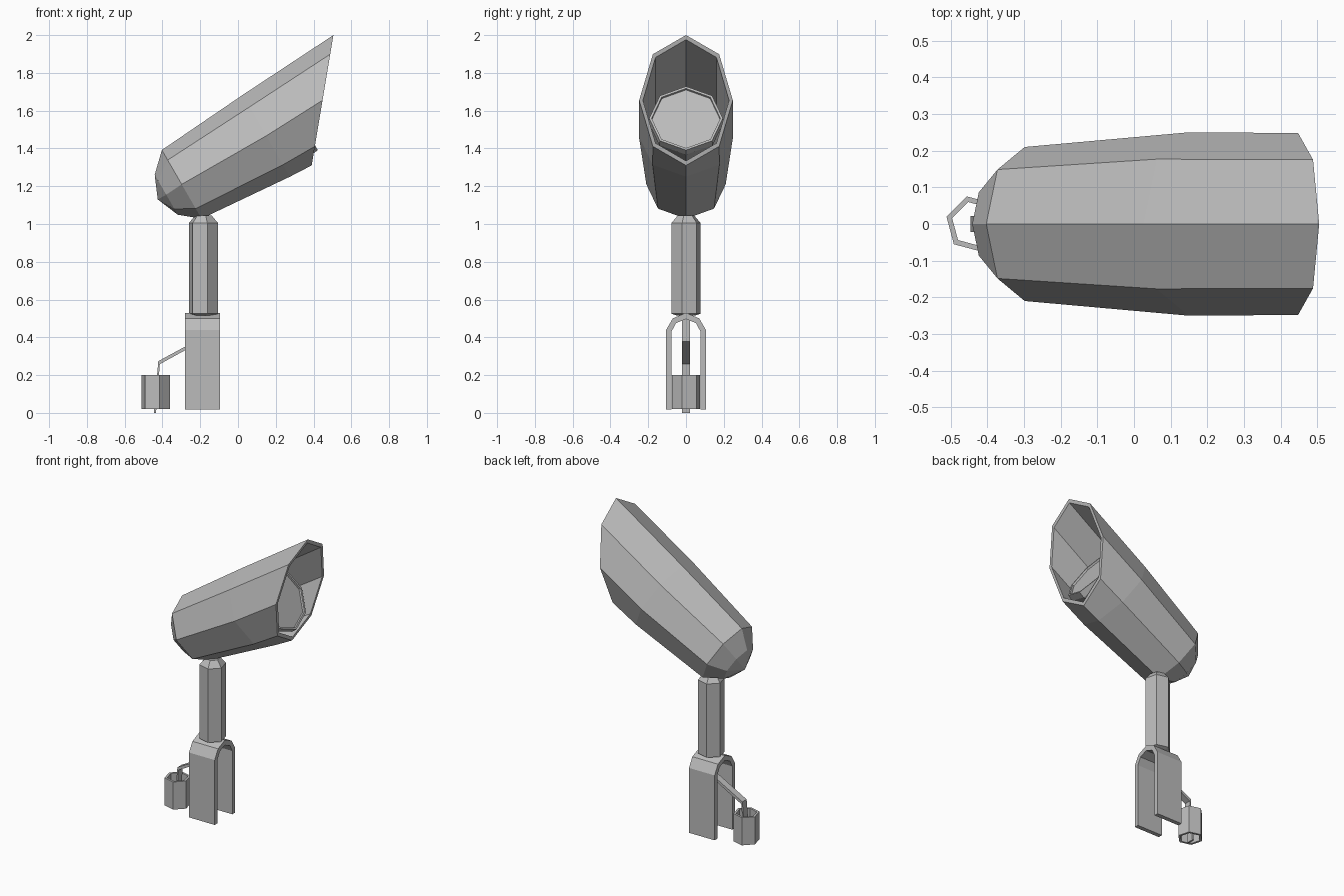
import bpy, bmesh, math
from mathutils import Vector

if "Cube" in bpy.data.objects:
    bpy.data.objects.remove(bpy.data.objects["Cube"])

grey = bpy.data.materials.new("grey metal")
grey.diffuse_color = (0.5, 0.5, 0.5, 1)
grey.use_nodes = True
grey.node_tree.nodes["Principled BSDF"].inputs["Base Color"].default_value = grey.diffuse_color
TILT = math.radians(30)
AXIS = Vector((math.cos(TILT), 0, math.sin(TILT)))
UP = Vector((-math.sin(TILT), 0, math.cos(TILT)))
SIDE = Vector((0, 1, 0))


def ring(center, u, v, sides=8, start=0.0):
    """Points around a center, spanned by the two radius vectors u and v."""
    angles = [start + 2 * math.pi * i / sides for i in range(sides)]
    return [Vector(center) + u * math.cos(a) + v * math.sin(a) for a in angles]


def finish(name, bm):
    bmesh.ops.recalc_face_normals(bm, faces=bm.faces)
    me = bpy.data.meshes.new(name)
    bm.to_mesh(me)
    bm.free()
    me.materials.append(grey)
    ob = bpy.data.objects.new(name, me)
    bpy.context.collection.objects.link(ob)
    return ob


def loft(name, rings, tip_a=None, tip_b=None, closed=False, caps=False):
    """Skin rings of points, ending in pointed tips, flat caps or a closed loop."""
    bm = bmesh.new()
    vr = [[bm.verts.new(p) for p in r] for r in rings]
    n = len(vr[0])
    pairs = list(zip(vr, vr[1:])) + ([(vr[-1], vr[0])] if closed else [])
    for a, b in pairs:
        for i in range(n):
            j = (i + 1) % n
            bm.faces.new((a[i], a[j], b[j], b[i]))
    for tip, r in ((tip_a, vr[0]), (tip_b, vr[-1])):
        if tip is not None:
            t = bm.verts.new(tip)
            for i in range(n):
                bm.faces.new((t, r[i], r[(i + 1) % n]))
    if caps:
        bm.faces.new(vr[0])
        bm.faces.new(vr[-1])
    return finish(name, bm)


# Lamp housing: tapered eight-sided shell with a slanted mouth and hollow inside
def cross(center, r):
    return ring(center, UP * r, SIDE * r)


mouth = Vector((0.4475, 0, 1.655))
slant = Vector((0.0575, 0, 0.345))
loft("lamp_housing", [
    cross((-0.38, 0, 1.155), 0.122),
    cross((-0.298, 0, 1.21), 0.21),
    cross((0.15, 0, 1.467), 0.25),
    ring(mouth, slant, SIDE * 0.248),
    ring(mouth, slant * 0.93, SIDE * 0.228),
    cross((0.15, 0, 1.467), 0.23),
    cross((-0.288, 0, 1.215), 0.19),
], tip_a=(-0.425, 0, 1.13), tip_b=(-0.36, 0, 1.17))

# Lamp: eight-sided drum with a bevelled bezel and a flat lens
lens = Vector((0.325, 0, 1.56))
loft("lamp", [
    cross(lens - AXIS * 0.20, 0.15),
    cross(lens - AXIS * 0.04, 0.20),
    cross(lens, 0.195),
    cross(lens, 0.182),
    cross(lens - AXIS * 0.012, 0.18),
], caps=True)


# Post and cup share one hexagonal section
def hexagon(x, z, r):
    return ring((x, 0, z), Vector((r, 0, 0)), Vector((0, r, 0)), 6, math.radians(-15))


loft("post", [hexagon(-0.183, 0.515, 0.05), hexagon(-0.183, 0.525, 0.08),
              hexagon(-0.183, 1.005, 0.08), hexagon(-0.183, 1.045, 0.045)], caps=True)
loft("hanging_cup", [hexagon(-0.436, 0.02, 0.078), hexagon(-0.436, 0.2, 0.078),
                     hexagon(-0.436, 0.2, 0.062), hexagon(-0.436, 0.02, 0.062)], closed=True)

# Clamp: upside-down U extruded along x
outer = [(0.105, 0.017), (0.105, 0.44), (0.07, 0.50), (0.0, 0.53)]
inner = [(0.077, 0.017), (0.077, 0.43), (0.053, 0.475), (0.0, 0.497)]


def arch(half):
    return half + [(-y, z) for y, z in reversed(half[:-1])]


loft("clamp", [[Vector((x, y, z)) for x, (y, z) in zip(xs, pts)]
               for xs, pts in (((-0.28,) * 7, arch(outer)), ((-0.095,) * 7, arch(outer)),
                               ((-0.095,) * 7, arch(inner)), ((-0.28,) * 7, arch(inner)))],
     closed=True).name
# The arch skin is open at the feet: trim the joining strip and close each foot
me = bpy.data.objects["clamp"].data
bm = bmesh.new()
bm.from_mesh(me)
span = [f for f in bm.faces if max(v.co.y for v in f.verts) > 0.07
        and min(v.co.y for v in f.verts) < -0.07]
bmesh.ops.delete(bm, geom=span, context='FACES')
for s in (1, -1):
    foot = [e for e in bm.edges if e.is_boundary and e.verts[0].co.y * s > 0]
    bmesh.ops.contextual_create(bm, geom=foot)
bmesh.ops.recalc_face_normals(bm, faces=bm.faces)
bm.to_mesh(me)
bm.free()

# Bent flat strip that hangs the cup from the clamp
path = [(-0.2, 0.5), (-0.2, 0.385), (-0.418, 0.266), (-0.44, 0.0)]
shift = [(-0.006, 0), (-0.006, 0.006), (-0.004, 0.008), (-0.006, 0)]
loft("hanger_strip", [[Vector((x + k * dx, y, z + k * dz))
                       for k, y in ((1, -0.022), (1, 0.022), (-1, 0.022), (-1, -0.022))]
                      for (x, z), (dx, dz) in zip(path, shift)], caps=True)
